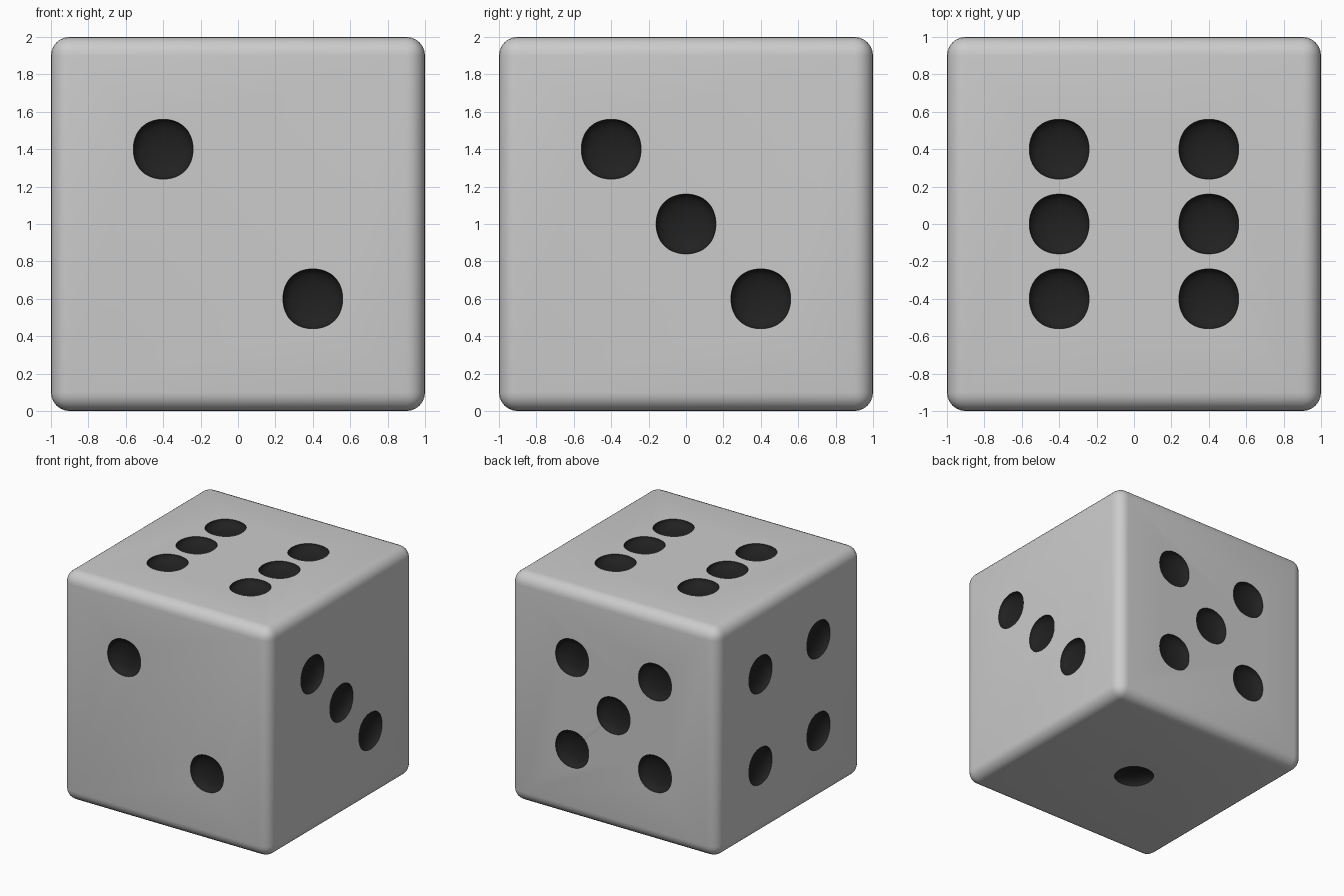
import bpy, bmesh
from mathutils import Vector

if "Cube" in bpy.data.objects:
    bpy.data.objects.remove(bpy.data.objects["Cube"])

S = 0.4       # pip spacing
R = 0.16      # pip radius
DEPTH = 0.07  # pip depth

black = bpy.data.materials.new("pip_black")
black.diffuse_color = (0.015, 0.015, 0.015, 1)
black.use_nodes = True
black.node_tree.nodes["Principled BSDF"].inputs["Base Color"].default_value = black.diffuse_color


def activate(ob):
    bpy.ops.object.select_all(action='DESELECT')
    ob.select_set(True)
    bpy.context.view_layer.objects.active = ob


# rounded cube body
bpy.ops.mesh.primitive_cube_add(size=2, location=(0, 0, 1))
die = bpy.context.object
die.name = "die_body"
die.data.materials.append(None)
bev = die.modifiers.new("rounding", 'BEVEL')
bev.width = 0.1
bev.segments = 6
bpy.ops.object.modifier_apply(modifier=bev.name)

# pip layouts: face normal -> two in-plane coordinates
diag = [(-S, S), (S, -S)]
corners = [(a, b) for a in (-S, S) for b in (-S, S)]
faces = {
    (0, -1, 0): diag,
    (1, 0, 0): diag + [(0, 0)],
    (0, 0, 1): corners + [(-S, 0), (S, 0)],
    (0, 1, 0): corners + [(0, 0)],
    (-1, 0, 0): corners,
    (0, 0, -1): [(0, 0)],
}

# cutter: flattened, softly squared blobs centred on the faces
bm = bmesh.new()
for normal, pips in faces.items():
    axis = [abs(c) for c in normal].index(1)
    for a, b in pips:
        pos = [a, b]
        pos.insert(axis, normal[axis])
        cube = bmesh.ops.create_cube(bm, size=2)
        for v in cube["verts"]:
            v.co = Vector(v.co[i] * (DEPTH if i == axis else R) + pos[i] for i in range(3))
mesh = bpy.data.meshes.new("pip_cutter")
bm.to_mesh(mesh)
bm.free()
mesh.materials.append(black)
cutter = bpy.data.objects.new("pip_cutter", mesh)
cutter.location.z = 1
bpy.context.collection.objects.link(cutter)
activate(cutter)
sub = cutter.modifiers.new("round", 'SUBSURF')
sub.levels = sub.render_levels = 4
bpy.ops.object.modifier_apply(modifier=sub.name)

# restore the full pip size lost in smoothing (each blob about its own centre)
bm = bmesh.new()
bm.from_mesh(cutter.data)
bm.verts.ensure_lookup_table()
per_blob = len(bm.verts) // 21
seen = set()
for start in bm.verts:
    if start in seen:
        continue
    blob, stack = {start}, [start]
    while stack:
        for e in stack.pop().link_edges:
            for w in e.verts:
                if w not in blob:
                    blob.add(w)
                    stack.append(w)
    seen |= blob
    centre = sum((v.co for v in blob), Vector()) / len(blob)
    size = [max(abs(v.co[i] - centre[i]) for v in blob) for i in range(3)]
    for v in blob:
        v.co = Vector(centre[i] + (v.co[i] - centre[i]) * (DEPTH if size[i] < 0.6 * max(size) else R) / size[i]
                      for i in range(3))
bm.to_mesh(cutter.data)
bm.free()
cutter.hide_render = True
cutter.hide_viewport = False

# carve the pips
activate(die)
boo = die.modifiers.new("pips", 'BOOLEAN')
boo.object = cutter
boo.operation = 'DIFFERENCE'
boo.solver = 'EXACT'
boo.material_mode = 'TRANSFER'
bpy.ops.object.modifier_apply(modifier=boo.name)
bpy.data.objects.remove(cutter)
bpy.ops.object.shade_smooth_by_angle(angle=0.6)
